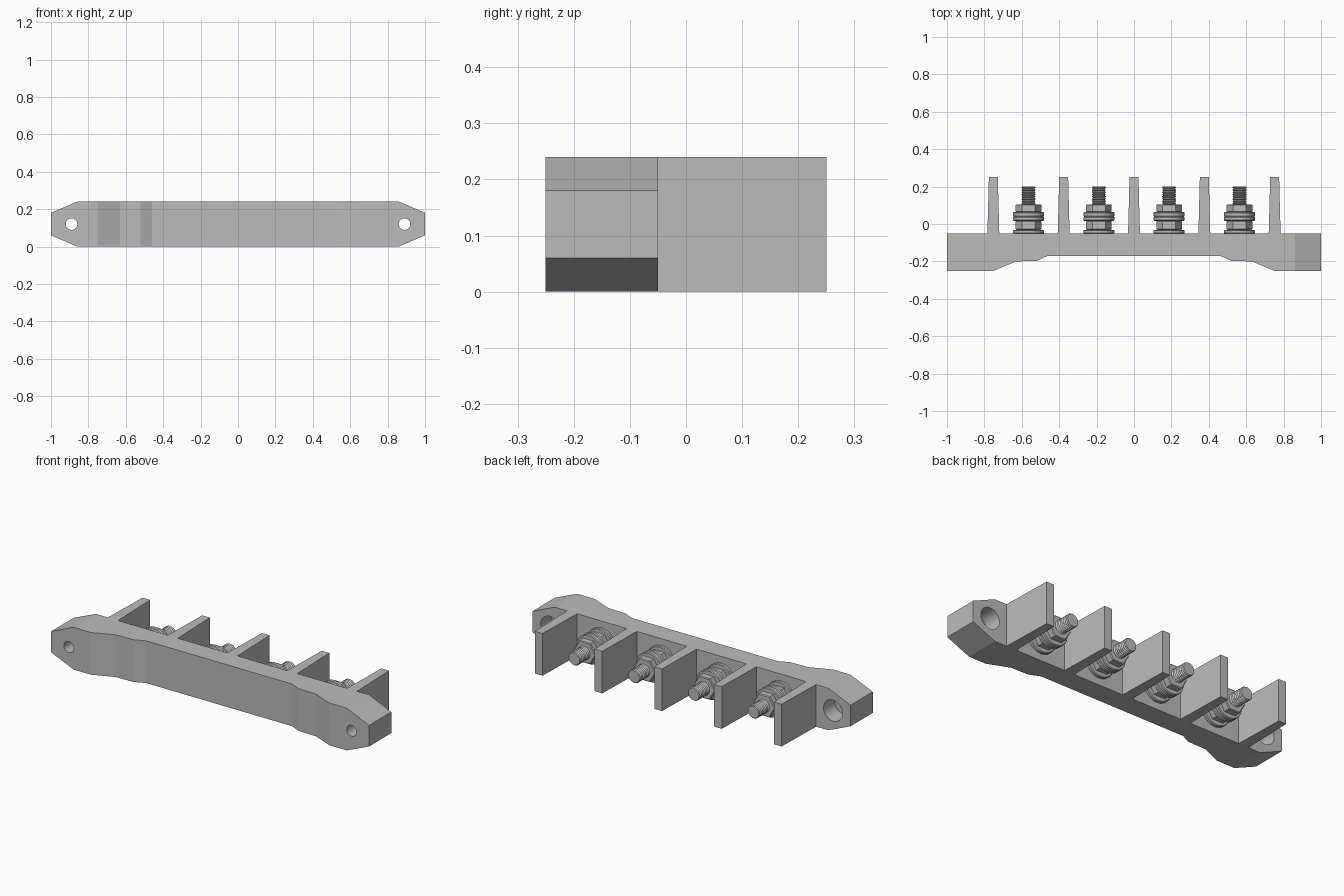
import bpy, bmesh, math
from mathutils import Matrix

if "Cube" in bpy.data.objects:
    bpy.data.objects.remove(bpy.data.objects["Cube"], do_unlink=True)

H, MID = 0.24, 0.12
grey = bpy.data.materials.new("light grey")
grey.use_nodes = True
grey.diffuse_color = (0.5, 0.5, 0.5, 1)
grey.node_tree.nodes["Principled BSDF"].inputs["Base Color"].default_value = (0.5, 0.5, 0.5, 1)


def finish(name, bm):
    bmesh.ops.recalc_face_normals(bm, faces=bm.faces)
    mesh = bpy.data.meshes.new(name)
    bm.to_mesh(mesh)
    bm.free()
    mesh.materials.append(grey)
    ob = bpy.data.objects.new(name, mesh)
    bpy.context.collection.objects.link(ob)
    return ob


def smooth(ob):
    bpy.ops.object.select_all(action='DESELECT')
    ob.select_set(True)
    bpy.context.view_layer.objects.active = ob
    bpy.ops.object.shade_smooth_by_angle(angle=math.radians(30))


def prism(name, outline):
    """Extrude an XY outline through the full height."""
    bm = bmesh.new()
    face = bm.faces.new([bm.verts.new((x, y, 0)) for x, y in outline])
    ext = bmesh.ops.extrude_face_region(bm, geom=[face])
    verts = [v for v in ext["geom"] if isinstance(v, bmesh.types.BMVert)]
    bmesh.ops.translate(bm, verts=verts, vec=(0, 0, H))
    return finish(name, bm)


def lathe(name, x, profile, sides=32, phase=0.0):
    """Closed solid from (radius, y) pairs turned about the stud axis."""
    bm = bmesh.new()
    rings = []
    for r, y in profile:
        angles = [phase + math.tau * i / sides for i in range(sides)]
        rings.append([bm.verts.new((x + r * math.cos(a), y, MID + r * math.sin(a))) for a in angles])
    for a, b in zip(rings, rings[1:]):
        for i in range(sides):
            j = (i + 1) % sides
            bm.faces.new((a[i], a[j], b[j], b[i]))
    bm.faces.new(rings[0])
    bm.faces.new(rings[-1])
    return finish(name, bm)


def disc(name, x, r, y0, y1, bevel=0.004):
    ob = lathe(name, x, [(r - bevel, y0), (r, y0 + bevel), (r, y1 - bevel), (r - bevel, y1)])
    smooth(ob)


# Base bar: stepped feet at both ends, chamfered corners
half = [(0.46, -0.17), (0.52, -0.197), (0.63, -0.2), (0.75, -0.25), (1, -0.25), (1, -0.05)]
base = prism("base_bar", half + [(-x, y) for x, y in reversed(half)])
bm = bmesh.new()
bm.from_mesh(base.data)
for sx in (-1, 1):
    for sz in (-1, 1):
        geom = bm.verts[:] + bm.edges[:] + bm.faces[:]
        cut = bmesh.ops.bisect_plane(bm, geom=geom, plane_co=(sx, 0, MID + sz * 0.06),
                                     plane_no=(sx * 0.06, 0, sz * 0.14), clear_outer=True)
        edges = [e for e in cut["geom_cut"] if isinstance(e, bmesh.types.BMEdge)]
        bmesh.ops.holes_fill(bm, edges=edges)
bmesh.ops.recalc_face_normals(bm, faces=bm.faces)
bm.to_mesh(base.data)
bm.free()

# Counterbored mounting holes
for x in (-0.89, 0.89):
    cutter = lathe("hole_cutter", x, [(0.031, -0.3), (0.031, -0.15), (0.06, -0.15), (0.06, 0)])
    cutter.hide_render = True
    cutter.hide_set(True)
    cutter.display_type = 'WIRE'
    mod = base.modifiers.new("mounting_hole", 'BOOLEAN')
    mod.object = cutter
    mod.solver = 'EXACT'

# Tapered divider fins
for i in range(5):
    x = (i - 2) * 0.376
    prism("divider_fin", [(x - 0.032, -0.055), (x + 0.032, -0.055), (x + 0.029, 0.05),
                          (x + 0.024, 0.25), (x - 0.024, 0.25), (x - 0.029, 0.05)])

# Terminal studs with washers, hex nuts and thread
for i in range(4):
    x = (i - 1.5) * 0.376
    disc("base_washer", x, 0.083, -0.052, -0.031)
    for name, y0, y1 in (("lower_nut", -0.031, 0.017), ("upper_nut", 0.064, 0.105)):
        lathe(name, x, [(0.064, y0), (0.069, y0 + 0.004), (0.069, y1 - 0.004), (0.064, y1)], 6)
    disc("flat_washer", x, 0.083, 0.017, 0.04)
    disc("lock_washer", x, 0.083, 0.04, 0.064)
    thread = [(0.032, 0.05)]
    for k in range(8):
        y = 0.104 + k * 0.012
        thread += [(0.032, y), (0.038, y + 0.006)]
    lathe("threaded_stud", x, thread + [(0.034, 0.2)], 24)
